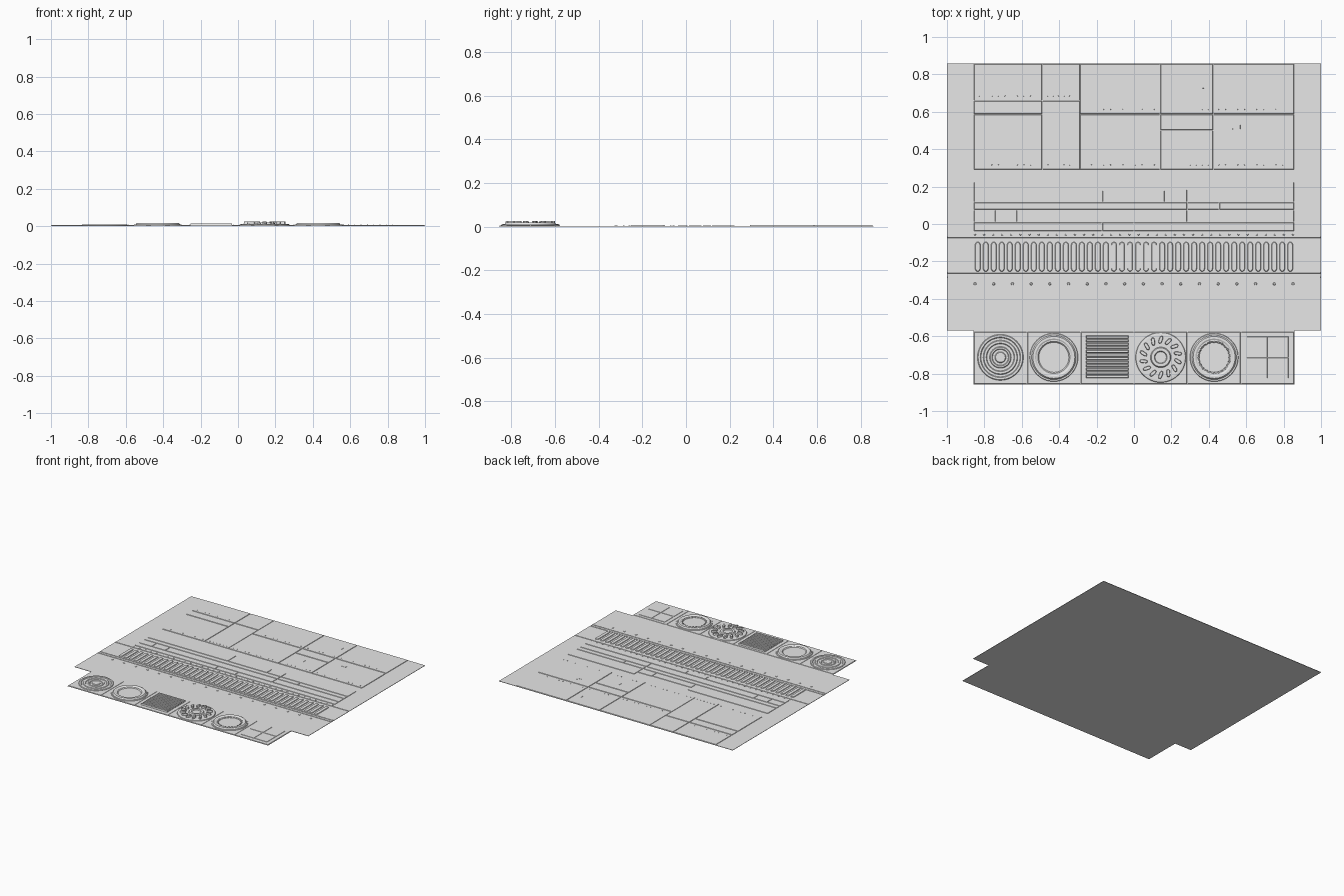
import bpy, bmesh, math
from mathutils import Matrix, Vector

cube = bpy.data.objects.get("Cube")
if cube:
    bpy.data.objects.remove(cube, do_unlink=True)

grey = bpy.data.materials.new("plain_grey")
grey.use_nodes = True
grey.diffuse_color = (0.8, 0.8, 0.8, 1)
grey.node_tree.nodes["Principled BSDF"].inputs["Base Color"].default_value = (0.8, 0.8, 0.8, 1)

SHEET = 0.003      # top of the backing sheet
PANEL = 0.0065     # top of ordinary panels
EDGE = 0.857       # half width of the detailed area
TILE = EDGE / 3    # pitch of the front tiles
TILE_Y = -0.713


def finish(name, bm, smooth=False):
    bmesh.ops.recalc_face_normals(bm, faces=bm.faces)
    mesh = bpy.data.meshes.new(name)
    bm.to_mesh(mesh)
    bm.free()
    mesh.materials.append(grey)
    obj = bpy.data.objects.new(name, mesh)
    bpy.context.collection.objects.link(obj)
    if smooth:
        bpy.ops.object.select_all(action='DESELECT')
        obj.select_set(True)
        bpy.context.view_layer.objects.active = obj
        bpy.ops.object.shade_smooth_by_angle(angle=math.radians(25))
    return obj


def prism(bm, outline, z0, z1, slope=0.0):
    """Extrude an outline upward, drawing the top in towards its middle."""
    mid = sum((Vector(p) for p in outline), Vector((0, 0))) / len(outline)
    low = [bm.verts.new((x, y, z0)) for x, y in outline]
    top = []
    for x, y in outline:
        dx, dy = x - mid.x, y - mid.y
        sx = math.copysign(min(slope, abs(dx)), dx)
        sy = math.copysign(min(slope, abs(dy)), dy)
        top.append(bm.verts.new((x - sx, y - sy, z1)))
    n = len(outline)
    bm.faces.new(top)
    bm.faces.new(low[::-1])
    for i in range(n):
        j = (i + 1) % n
        bm.faces.new((low[i], low[j], top[j], top[i]))


def plate(bm, x0, x1, y0, y1, z1=PANEL, z0=SHEET - 0.001, gap=0.002, slope=0.002):
    x0, x1, y0, y1 = x0 + gap, x1 - gap, y0 + gap, y1 - gap
    prism(bm, [(x0, y0), (x1, y0), (x1, y1), (x0, y1)], z0, z1, slope)


def stadium(cx, cy, w, h, steps=5):
    r = w / 2
    pts = []
    for side in (0, 1):
        for i in range(steps + 1):
            a = math.pi * (side + i / steps)
            pts.append((cx + r * math.cos(a), cy + (h / 2 - r) * (1 - 2 * side) + r * math.sin(a)))
    return pts


def lathe(name, cx, profile, segments=48):
    """Spin a radius and height profile about a tile centre."""
    bm = bmesh.new()
    verts = [bm.verts.new((r, 0, z)) for r, z in profile]
    edges = [bm.edges.new(pair) for pair in zip(verts, verts[1:])]
    bmesh.ops.spin(bm, geom=verts + edges, cent=(0, 0, 0), axis=(0, 0, 1),
                   angle=2 * math.pi, steps=segments)
    bmesh.ops.remove_doubles(bm, verts=bm.verts, dist=1e-5)
    bmesh.ops.translate(bm, verts=bm.verts, vec=(cx, TILE_Y, 0))
    finish(name, bm, True)


def ring_of_blocks(name, cx, count, r0, r1, width, z0, z1, twist=0.0):
    bm = bmesh.new()
    for i in range(count):
        before = set(bm.verts)
        prism(bm, stadium(0, 0, width, r1 - r0, 3), z0, z1, 0.002)
        new = [v for v in bm.verts if v not in before]
        turn = (Matrix.Rotation(2 * math.pi * i / count, 4, 'Z')
                @ Matrix.Translation((0, (r0 + r1) / 2, 0)) @ Matrix.Rotation(twist, 4, 'Z'))
        bmesh.ops.transform(bm, matrix=Matrix.Translation((cx, TILE_Y, 0)) @ turn, verts=new)
    finish(name, bm)


# Backing sheet with the narrower front strip
bm = bmesh.new()
half = [(EDGE, -0.857), (EDGE, -0.57), (1, -0.57), (1, 0.858)]
prism(bm, half + [(-x, y) for x, y in reversed(half)], 0, SHEET)
finish("backing_sheet", bm)

# Large hull panels: column limits followed by the row breaks
columns = [(-EDGE, -0.49, (0.29, 0.587, 0.66, 0.858)), (-0.49, -0.287, (0.29, 0.66, 0.858)),
           (-0.291, 0.14, (0.29, 0.587, 0.858)), (0.14, 0.425, (0.29, 0.5, 0.587, 0.858)),
           (0.425, EDGE, (0.29, 0.587, 0.858))]
bm = bmesh.new()
rivets = bmesh.new()


def rivet_row(x0, x1, y, z, count, r=0.005):
    for i in range(count):
        x = x0 + (x1 - x0) * i / max(count - 1, 1)
        bmesh.ops.create_cone(rivets, cap_ends=True, segments=8, radius1=r, radius2=r * 0.7,
                              depth=0.003, matrix=Matrix.Translation((x, y, z)))


for x0, x1, rows in columns:
    for y0, y1 in zip(rows, rows[1:]):
        plate(bm, x0, x1, y0, y1)
        if y1 - y0 > 0.15:
            rivet_row(x0 + 0.03, x1 - 0.03, y0 + 0.025, PANEL, round((x1 - x0) / 0.035), 0.003)
finish("hull_panels", bm)

# Stepped strips across the middle: row limits and breaks along x
bm = bmesh.new()
strips = [(0.075, 0.117, (-EDGE, 0.285, 0.455, EDGE)),
          (0.01, 0.075, (-EDGE, -0.745, -0.63, 0.285, EDGE)),
          (-0.04, 0.01, (-EDGE, -0.17, 0, EDGE))]
for y0, y1, breaks in strips:
    for x0, x1 in zip(breaks, breaks[1:]):
        plate(bm, x0, x1, y0, y1, 0.006)
for x0, x1, y1 in [(-EDGE, -0.17, 0.225), (-0.17, 0.165, 0.18),
                   (0.165, 0.285, 0.185), (0.285, EDGE, 0.225)]:
    plate(bm, x0, x1, 0.117, y1, 0.006)
finish("stepped_strips", bm)

# Small latches on the hull panels
bm = bmesh.new()
for x, y, w, h in [(0.37, 0.74, 0.008, 0.03), (0.27, 0.418, 0.008, 0.03),
                   (0.547, 0.508, 0.04, 0.008), (0.565, 0.518, 0.008, 0.022)]:
    plate(bm, x - w / 2, x + w / 2, y - h / 2, y + h / 2, 0.008, PANEL - 0.001, 0, 0.001)
finish("latches", bm)

# Full width rails either side of the slot band
bm = bmesh.new()
for y in (-0.07, -0.26, -0.285):
    plate(bm, -1, 1, y - 0.005, y + 0.005, 0.0055, gap=0)
finish("rails", bm)

# Rounded slot pads
bm = bmesh.new()
pads = 40
pitch = 2 * EDGE / pads
for i in range(pads):
    prism(bm, stadium(-EDGE + (i + 0.5) * pitch, -0.175, 0.03, 0.16), SHEET - 0.001, 0.0075, 0.003)
finish("slot_pads", bm)

# Rivets beside the rails
rivet_row(-0.85, 0.85, -0.32, SHEET + 0.0012, 18, 0.008)
rivet_row(-0.85, 0.85, -0.057, SHEET + 0.0012, 36, 0.005)
finish("rivets", rivets)

# Front tile plates
bm = bmesh.new()
for i in range(6):
    plate(bm, -EDGE + i * TILE, -EDGE + (i + 1) * TILE, -0.857, -0.575, 0.005)
finish("tile_plates", bm)
centre = [-EDGE + (i + 0.5) * TILE for i in range(6)]

# Concentric target tile
profile = [(0.123, 0.004)]
for outer, inner in [(0.123, 0.104), (0.092, 0.072), (0.058, 0.042), (0.03, 0.0)]:
    profile += [(outer, 0.006), (outer - 0.004, 0.010), (inner + 0.004 * (inner > 0), 0.010)]
    if inner:
        profile.append((inner, 0.006))
lathe("target_rings", centre[0], profile)

# Round port tiles with raised rims
rim = [(0.13, 0.004), (0.127, 0.009), (0.119, 0.009), (0.117, 0.012), (0.112, 0.018),
       (0.1, 0.018), (0.093, 0.014), (0.086, 0.014), (0.08, 0.008), (0.0, 0.008)]
lathe("port_rim", centre[1], rim)
lathe("toothed_port_rim", centre[4], rim)
ring_of_blocks("port_teeth", centre[4], 24, 0.077, 0.092, 0.012, 0.007, 0.016)

# Louvre tile
bm = bmesh.new()
slats = 12
for i in range(slats):
    y = -0.825 + 0.23 * i / slats
    plate(bm, centre[2] - 0.115, centre[2] + 0.115, y, y + 0.23 / slats, 0.015, 0.004, 0.002, 0.003)
finish("louvre_slats", bm)

# Vaned hub tile
lathe("hub", centre[3], [(0.135, 0.004), (0.132, 0.010), (0.122, 0.012), (0.118, 0.012),
                         (0.055, 0.012), (0.05, 0.02), (0.034, 0.02), (0.03, 0.014),
                         (0.0, 0.014)])
ring_of_blocks("hub_vanes", centre[3], 14, 0.072, 0.116, 0.019, 0.011, 0.025, math.radians(-20))

# Four part hatch tile
bm = bmesh.new()
for sx in (-1, 0):
    for sy in (-1, 0):
        x, y = centre[5] + sx * 0.113, TILE_Y + sy * 0.113
        plate(bm, x, x + 0.113, y, y + 0.113, 0.007, 0.004, 0.001, 0.002)
finish("hatch_quarters", bm)
